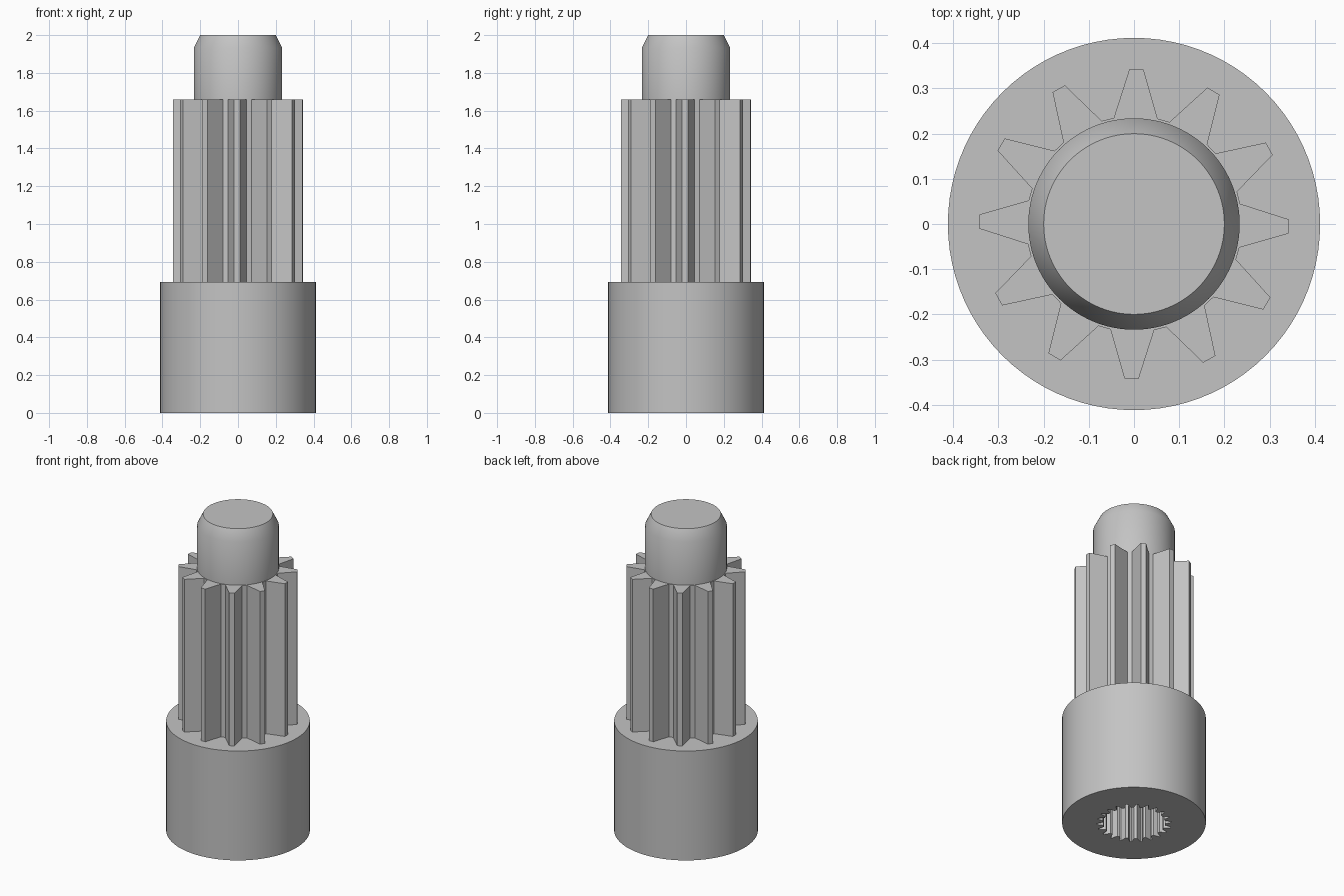
import bpy
import bmesh
import math

cube = bpy.data.objects.get("Cube")
if cube:
    bpy.data.objects.remove(cube, do_unlink=True)

# Single plain steel colour
steel = bpy.data.materials.new("steel_grey")
steel.use_nodes = True
colour = (0.55, 0.55, 0.55, 1)
steel.diffuse_color = colour
steel.node_tree.nodes["Principled BSDF"].inputs["Base Color"].default_value = colour


def polar(radius, degrees):
    a = math.radians(degrees)
    return radius * math.cos(a), radius * math.sin(a)


def circle(radius, count):
    return [polar(radius, 360 * i / count) for i in range(count)]


def toothed(teeth, root, tip, root_half, tip_half, turn=0):
    """Outline with trapezoid teeth; half widths are in degrees."""
    points = []
    for i in range(teeth):
        mid = turn + 360 * i / teeth
        points += [polar(root, mid - root_half), polar(tip, mid - tip_half),
                   polar(tip, mid + tip_half), polar(root, mid + root_half)]
    return points


def loft(name, sections):
    """Join (outline, height) sections in order and cap both ends."""
    bm = bmesh.new()
    rings = [[bm.verts.new((x, y, z)) for x, y in outline] for outline, z in sections]
    for low, high in zip(rings, rings[1:]):
        n = len(low)
        for i in range(n):
            j = (i + 1) % n
            bm.faces.new((low[i], low[j], high[j], high[i]))
    bm.faces.new(rings[0])
    bm.faces.new(rings[-1])
    bmesh.ops.recalc_face_normals(bm, faces=bm.faces)
    mesh = bpy.data.meshes.new(name)
    bm.to_mesh(mesh)
    bm.free()
    mesh.materials.append(steel)
    obj = bpy.data.objects.new(name, mesh)
    bpy.context.collection.objects.link(obj)
    bpy.ops.object.select_all(action="DESELECT")
    obj.select_set(True)
    bpy.context.view_layer.objects.active = obj
    bpy.ops.object.shade_smooth_by_angle(angle=math.radians(30))
    return obj


# Collar with a splined blind bore in its underside
spline_teeth = 22
bore = toothed(spline_teeth, 0.178, 0.215, 5.5, 1.3, turn=6)
rim = circle(0.412, spline_teeth * 4)
loft("splined_collar", [(bore, 0.5), (bore, 0), (rim, 0), (rim, 0.692)])

# Twelve-tooth pinion
gear = toothed(12, 0.239, 0.343, 11.7, 2.6, turn=-0.9)
loft("pinion_gear", [(gear, 0.68), (gear, 1.658)])

# Pilot shaft with a chamfered end
shaft = circle(0.234, 96)
loft("pilot_shaft", [(shaft, 1.65), (shaft, 1.932), (circle(0.2, 96), 2)])
